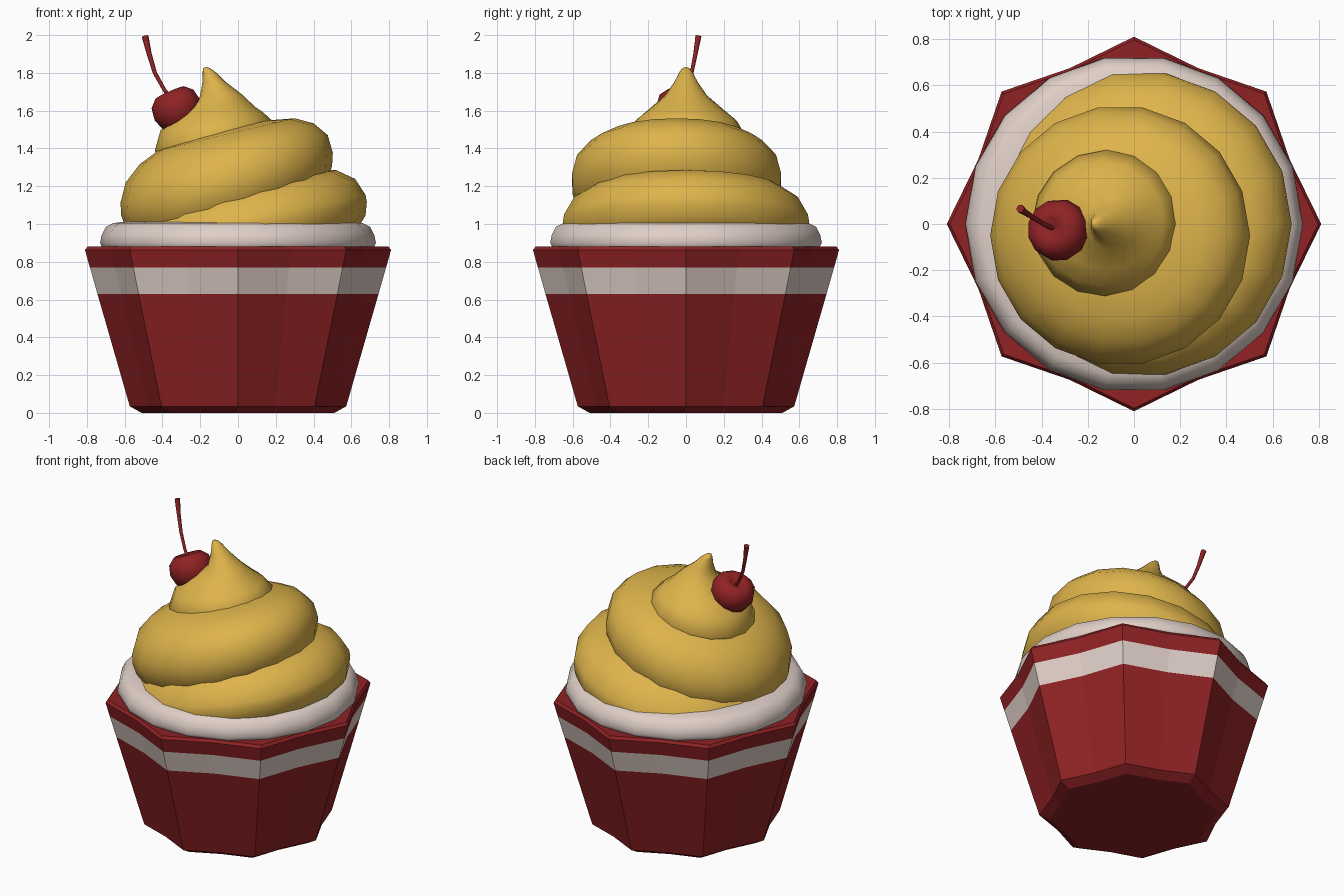
import bpy, bmesh, math
from mathutils import Matrix, Vector

if "Cube" in bpy.data.objects:
    bpy.data.objects.remove(bpy.data.objects["Cube"])


def material(name, rgb):
    m = bpy.data.materials.new(name)
    m.diffuse_color = (*rgb, 1)
    m.use_nodes = True
    m.node_tree.nodes["Principled BSDF"].inputs["Base Color"].default_value = m.diffuse_color
    return m


RED = material("red", (0.28, 0.016, 0.018))
CREAM = material("cream_white", (0.74, 0.62, 0.57))
YELLOW = material("yellow_frosting", (0.73, 0.455, 0.07))


def loft(name, rings, sides, mats, smooth=True, star=1.0, cap_ends=True):
    """Stack of rings (cx, cy, cz, radius, slope along x); star scales every other corner."""
    bm = bmesh.new()
    loops = []
    for cx, cy, cz, r, slope in rings:
        loop = []
        for i in range(sides):
            a = 2 * math.pi * i / sides
            q = r * (star if i % 2 else 1.0)
            x, y = q * math.cos(a), q * math.sin(a)
            loop.append(bm.verts.new((cx + x, cy + y, cz + slope * x)))
        loops.append(loop)
    for lo, hi in zip(loops, loops[1:]):
        for i in range(sides):
            j = (i + 1) % sides
            bm.faces.new((lo[i], lo[j], hi[j], hi[i]))
    if cap_ends:
        bm.faces.new(loops[0][::-1])
        bm.faces.new(loops[-1])
    bm.normal_update()
    for f in bm.faces:
        f.smooth = smooth
    me = bpy.data.meshes.new(name)
    bm.to_mesh(me)
    bm.free()
    for m in mats:
        me.materials.append(m)
    ob = bpy.data.objects.new(name, me)
    bpy.context.collection.objects.link(ob)
    return ob


def tilted(center, profile, slope):
    """Profile of (radius, height) points on one tilted plane."""
    cx, cy, cz = center
    return [(cx, cy, cz + h, r, slope) for r, h in profile]


# Fluted paper cup with a painted band
cup_profile = [(0.51, 0), (0.573, 0.035), (0.744, 0.63), (0.784, 0.77),
               (0.81, 0.862), (0.797, 0.88), (0.66, 0.875)]
cup = loft("cup", tilted((0, 0, 0), cup_profile, 0), 16, [RED, CREAM], False, 0.9)
for p in cup.data.polygons:
    if 0.64 < p.center.z < 0.76:
        p.material_index = 1

# White cream ring under the frosting
loft("cream_ring", tilted((0, 0, 0), [(0.66, 0.84), (0.715, 0.868), (0.73, 0.90), (0.722, 0.94),
     (0.70, 0.985), (0.66, 1.005), (0.58, 1.015), (0.3, 1.02)], 0), 18, [CREAM])

# Frosting swirl: two tilted coils and a peak
loft("lower_swirl", tilted((0.02, 0, 0.96), [(0.6, -0.12), (0.655, -0.04), (0.662, 0.03), (0.655, 0.07),
     (0.60, 0.165), (0.5, 0.23), (0.3, 0.27), (0.05, 0.28)], 0.19), 18, [YELLOW])
loft("middle_swirl", tilted((-0.06, -0.05, 1.235), [(0.46, -0.22), (0.53, -0.14), (0.558, -0.06), (0.562, 0.01),
     (0.535, 0.11), (0.46, 0.19), (0.36, 0.24), (0.2, 0.265), (0.02, 0.27)], 0.235), 18, [YELLOW])
loft("top_peak", [(-0.12, 0, 1.38, 0.29, 0.24), (-0.12, 0, 1.46, 0.32, 0.22),
                  (-0.14, 0, 1.545, 0.27, 0.18), (-0.115, 0, 1.60, 0.205, 0.1),
                  (-0.09, 0, 1.68, 0.112, 0.05), (-0.125, 0, 1.75, 0.063, 0),
                  (-0.153, 0, 1.805, 0.034, 0), (-0.167, 0, 1.826, 0.018, 0),
                  (-0.167, 0, 1.83, 0.004, 0)], 16, [YELLOW])

# Cherry with a dimple, leaning outward
cherry = loft("cherry", tilted((0, 0, 0), [(0.02, -0.105), (0.07, -0.10), (0.115, -0.06), (0.135, 0.0),
              (0.125, 0.06), (0.085, 0.098), (0.045, 0.095), (0.01, 0.07)], 0), 12, [RED])
cherry.data.transform(Matrix.Translation((-0.322, -0.027, 1.605)) @
                      Vector((-0.4, 0.1, 0.9)).to_track_quat('Z', 'Y').to_matrix().to_4x4())

# Curved cherry stem, thicker at its tip
cu = bpy.data.curves.new("cherry_stem", 'CURVE')
cu.dimensions = '3D'
cu.bevel_depth = 0.01
cu.bevel_resolution = 1
cu.use_fill_caps = True
path = [(-0.35, -0.02, 1.66, 1.0), (-0.39, 0.0, 1.71, 1.0), (-0.44, 0.03, 1.80, 1.1),
        (-0.47, 0.05, 1.90, 1.3), (-0.492, 0.066, 1.995, 1.8)]
sp = cu.splines.new('POLY')
sp.points.add(len(path) - 1)
for pt, (x, y, z, r) in zip(sp.points, path):
    pt.co = (x, y, z, 1)
    pt.radius = r
sp.use_smooth = True
cu.materials.append(RED)
bpy.context.collection.objects.link(bpy.data.objects.new("cherry_stem", cu))
